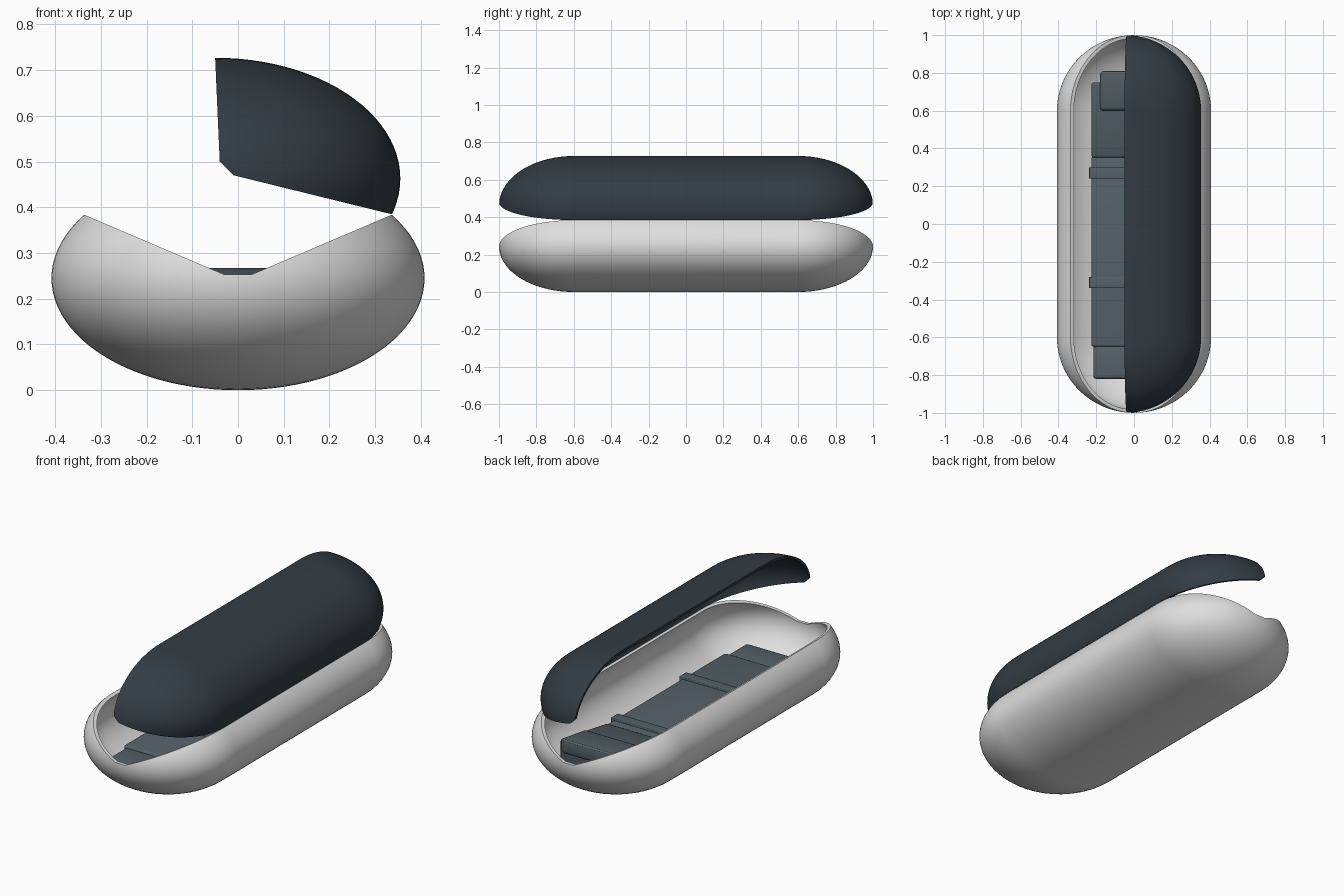
import bpy, bmesh, math

if "Cube" in bpy.data.objects:
    bpy.data.objects.remove(bpy.data.objects["Cube"])


def material(name, rgb):
    m = bpy.data.materials.new(name)
    m.diffuse_color = (*rgb, 1)
    m.use_nodes = True
    m.node_tree.nodes["Principled BSDF"].inputs["Base Color"].default_value = m.diffuse_color
    return m


WHITE = material("shell_white", (0.74, 0.74, 0.74))
NAVY = material("lid_navy", (0.033, 0.046, 0.058))
SLATE = material("device_slate", (0.09, 0.12, 0.14))


def finish(bm, name, mat):
    bmesh.ops.recalc_face_normals(bm, faces=bm.faces)
    me = bpy.data.meshes.new(name)
    bm.to_mesh(me)
    bm.free()
    ob = bpy.data.objects.new(name, me)
    bpy.context.collection.objects.link(ob)
    me.materials.append(mat)
    return ob


def pill(name, mat, cx, cz, a, b, end, straight=0.6, segs=96, steps=18):
    """Long capsule along y with an elliptical cross-section."""
    bm = bmesh.new()
    angles = [math.pi / 2 * i / steps for i in range(steps)]
    stations = [(-straight - end * math.sin(t), math.cos(t)) for t in reversed(angles)]
    stations += [(straight + end * math.sin(t), math.cos(t)) for t in angles]
    rings = []
    for y, r in stations:
        rings.append([bm.verts.new((cx + a * r * math.cos(2 * math.pi * k / segs), y,
                                    cz + b * r * math.sin(2 * math.pi * k / segs)))
                      for k in range(segs)])
    for p, q in zip(rings, rings[1:]):
        for k in range(segs):
            n = (k + 1) % segs
            bm.faces.new((p[k], p[n], q[n], q[k]))
    for ring, s in ((rings[0], -1), (rings[-1], 1)):
        tip = bm.verts.new((cx, s * (straight + end), cz))
        for k in range(segs):
            bm.faces.new((ring[k], ring[(k + 1) % segs], tip))
    return finish(bm, name, mat)


def prism(name, mat, outline):
    """Extrude an x-z outline along the whole length."""
    bm = bmesh.new()
    f = bm.faces.new([bm.verts.new((x, -1.3, z)) for x, z in outline])
    new = bmesh.ops.extrude_face_region(bm, geom=[f])["geom"]
    bmesh.ops.translate(bm, vec=(0, 2.6, 0),
                        verts=[v for v in new if isinstance(v, bmesh.types.BMVert)])
    return finish(bm, name, mat)


def boolean(ob, cutter, operation):
    m = ob.modifiers.new("cut", "BOOLEAN")
    m.operation, m.object, m.solver = operation, cutter, "EXACT"
    bpy.ops.object.select_all(action="DESELECT")
    bpy.context.view_layer.objects.active = ob
    ob.select_set(True)
    bpy.ops.object.modifier_apply(modifier=m.name)
    bpy.data.objects.remove(cutter)


def smooth(ob, angle=30):
    bpy.ops.object.select_all(action="DESELECT")
    bpy.context.view_layer.objects.active = ob
    ob.select_set(True)
    bpy.ops.object.shade_smooth_by_angle(angle=math.radians(angle))


def hollow(name, mat, cx, cz, a, b, end, wall):
    shell = pill(name, mat, cx, cz, a, b, end)
    core = pill("core", mat, cx, cz, a - wall, b - wall, end - wall)
    boolean(shell, core, "DIFFERENCE")
    return shell


# lower shell, opened by a shallow V cut
base = hollow("case_base", WHITE, 0, 0.245, 0.408, 0.245, 0.4, 0.018)
boolean(base, prism("v_cut", WHITE, [(-0.7, 0.539), (-0.03, 0.253),
                                     (0.03, 0.253), (0.7, 0.539)]), "DIFFERENCE")
smooth(base)

# raised lid, hinged on the right rim
lid = hollow("case_lid", NAVY, -0.05, 0.463, 0.405, 0.264, 0.4, 0.014)
boolean(lid, prism("lid_keep", NAVY, [(-0.01, 0.47), (0.6, 0.32), (0.6, 0.9), (-0.058, 0.9),
                                      (-0.05, 0.727), (-0.04, 0.5)]), "INTERSECT")
smooth(lid)


def block(name, half, y0, y1, low, top0, top1, bevel):
    """Bevelled block whose top may slope from y0 to y1."""
    bm = bmesh.new()
    bmesh.ops.create_cube(bm, size=1)
    for v in bm.verts:
        back, up = v.co.y > 0, v.co.z > 0
        v.co = (half if v.co.x > 0 else -half, y1 if back else y0,
                (top1 if back else top0) if up else (low[1] if back else low[0]))
    bmesh.ops.bevel(bm, geom=bm.edges[:], offset=bevel, segments=3,
                    profile=0.5, affect="EDGES")
    smooth(finish(bm, name, SLATE))


# device lying inside the case
block("device_body", 0.225, -0.65, 0.36, (0.07, 0.07), 0.16, 0.16, 0.012)
block("device_neck", 0.225, 0.35, 0.75, (0.07, 0.10), 0.165, 0.235, 0.015)
block("device_head", 0.18, 0.60, 0.81, (0.16, 0.19), 0.24, 0.27, 0.018)
block("device_tail", 0.215, -0.82, -0.64, (0.105, 0.08), 0.15, 0.15, 0.015)
for name, y in (("front_band", -0.31), ("rear_band", 0.27)):
    block(name, 0.238, y - 0.03, y + 0.03, (0.075, 0.075), 0.17, 0.17, 0.004)
